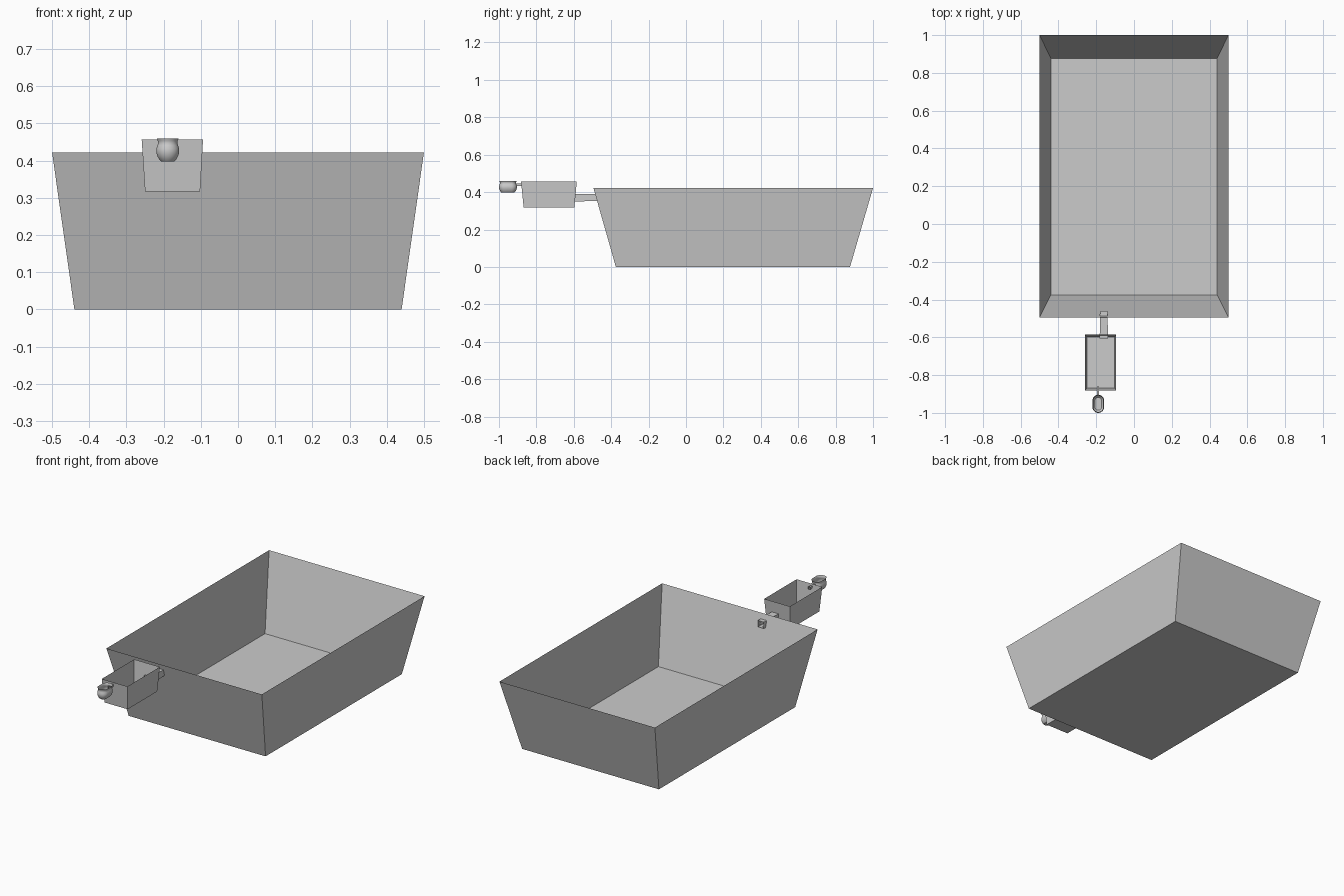
import bpy, bmesh, math
from mathutils import Vector

if "Cube" in bpy.data.objects:
    bpy.data.objects.remove(bpy.data.objects["Cube"])


def finish(name, bm):
    bmesh.ops.recalc_face_normals(bm, faces=bm.faces)
    me = bpy.data.meshes.new(name)
    bm.to_mesh(me)
    bm.free()
    ob = bpy.data.objects.new(name, me)
    bpy.context.collection.objects.link(ob)
    return ob


def loft(bm, rings, cap=False):
    """Skin a list of closed rings, optionally capping the first one."""
    vs = [[bm.verts.new(p) for p in r] for r in rings]
    n = len(vs[0])
    for a, b in zip(vs, vs[1:]):
        for i in range(n):
            j = (i + 1) % n
            bm.faces.new((a[i], a[j], b[j], b[i]))
    if cap:
        bm.faces.new(vs[0][::-1])


def rect_xy(x0, x1, y0, y1, z):
    return [(x0, y0, z), (x1, y0, z), (x1, y1, z), (x0, y1, z)]


def rect_xz(x0, x1, z0, z1, y):
    return [(x0, y, z0), (x1, y, z0), (x1, y, z1), (x0, y, z1)]


def pierce(bm, pick, x0, x1, z0, z1):
    """Cut a rectangular pipe hole in the end wall chosen by pick(centre)."""
    def wall():
        return [f for f in bm.faces if abs(f.normal.y) > 0.7 and pick(f.calc_center_median().y)]
    bm.normal_update()
    for axis, vals in (((1, 0, 0), (x0, x1)), ((0, 0, 1), (z0, z1))):
        for v in vals:
            fs = wall()
            geom = fs + list({e for f in fs for e in f.edges}) + list({v_ for f in fs for v_ in f.verts})
            bmesh.ops.bisect_plane(bm, geom=geom, plane_co=Vector(axis) * v, plane_no=axis)
            bm.normal_update()
    hole = [f for f in wall() if x0 < f.calc_center_median().x < x1
            and z0 < f.calc_center_median().z < z1]
    bmesh.ops.delete(bm, geom=hole, context='FACES')


# Large open basin
bm = bmesh.new()
loft(bm, [rect_xy(-.44, .44, -.375, .877, 0), rect_xy(-.5, .5, -.495, 1, .422)], cap=True)
pierce(bm, lambda y: y < 0, -.179, -.141, .354, .39)
finish("large_basin", bm)

# Small open basin in front
bm = bmesh.new()
loft(bm, [rect_xy(-.25, -.102, -.868, -.597, .317),
          rect_xy(-.259, -.094, -.882, -.584, .457)], cap=True)
pierce(bm, lambda y: y > -.7, -.179, -.141, .352, .39)
pierce(bm, lambda y: y < -.7, -.195, -.185, .433, .445)
finish("small_basin", bm)

# Square pipe between the basins
bm = bmesh.new()
loft(bm, [rect_xz(-.182, -.138, .349, .391, -.605), rect_xz(-.178, -.14, .354, .391, -.46)])
finish("connecting_pipe", bm)

# Thin pipe from the pot to the small basin
bm = bmesh.new()
loft(bm, [rect_xz(-.196, -.184, .432, .446, -.915), rect_xz(-.196, -.184, .432, .446, -.86)])
finish("pot_pipe", bm)

# Rounded, elongated pot: stadium-shaped rings following a vase profile
profile = [(.017, .397), (.023, .403), (.028, .412), (.031, .422), (.031, .432),
           (.028, .441), (.026, .447), (.027, .453), (.030, .460)]
SEG = 24


def stadium(r, z):
    pts = []
    for i in range(SEG):
        a = 2 * math.pi * (i + .5) / SEG
        pts.append((-.189 + r * math.cos(a),
                    -.952 + r * math.sin(a) + math.copysign(.017, math.sin(a)), z))
    return pts


bm = bmesh.new()
loft(bm, [stadium(r, z) for r, z in profile], cap=True)
pot = finish("pot", bm)
bpy.context.view_layer.objects.active = pot
pot.select_set(True)
bpy.ops.object.shade_smooth_by_angle(angle=math.radians(40))
